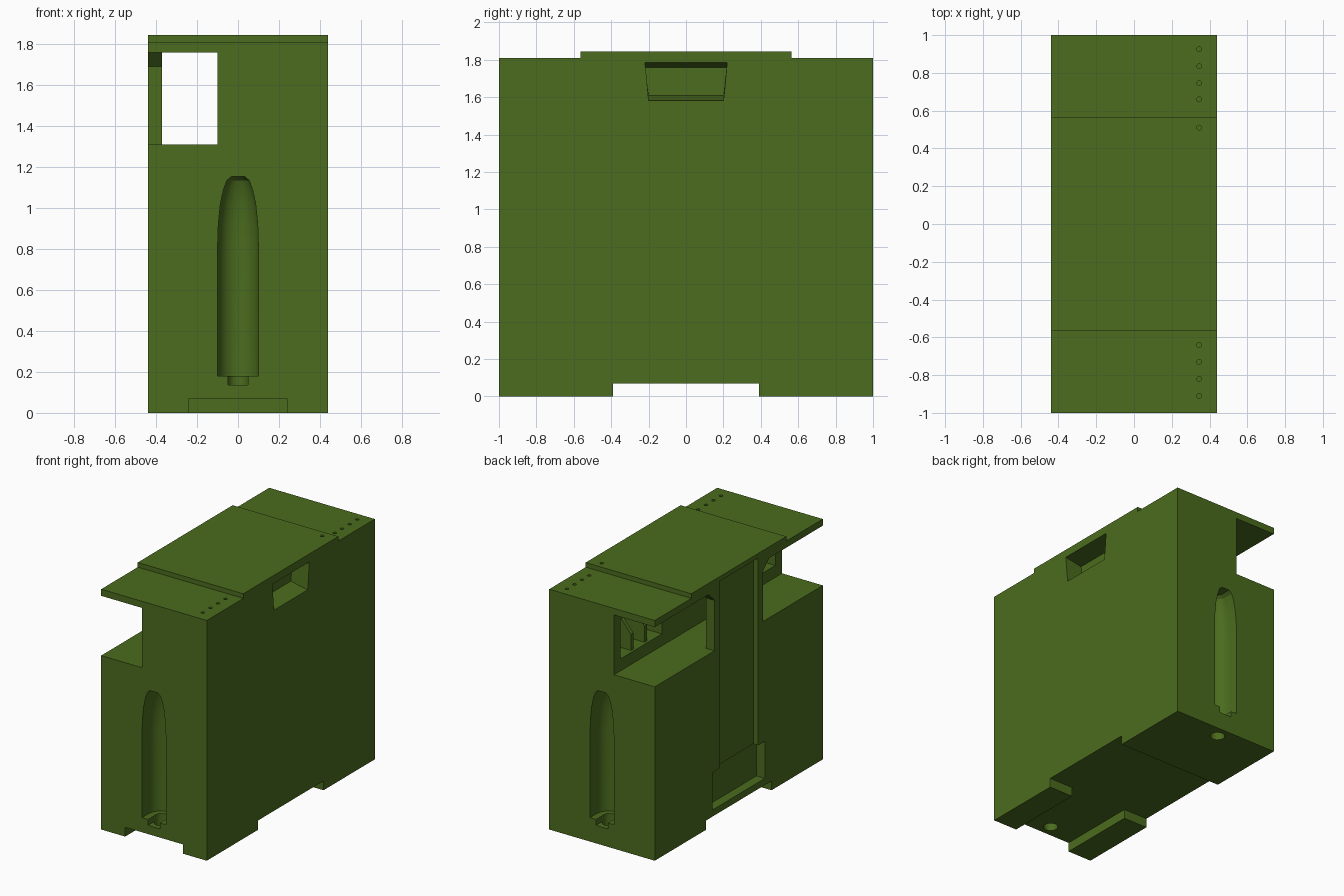
import bpy, bmesh, math
from mathutils import Vector

if "Cube" in bpy.data.objects:
    bpy.data.objects.remove(bpy.data.objects["Cube"])

olive = bpy.data.materials.new("olive_green")
olive.diffuse_color = (0.07, 0.15, 0.013, 1)
olive.use_nodes = True
olive.node_tree.nodes["Principled BSDF"].inputs["Base Color"].default_value = olive.diffuse_color


def make(name, bm):
    bmesh.ops.recalc_face_normals(bm, faces=bm.faces[:])
    me = bpy.data.meshes.new(name)
    bm.to_mesh(me)
    bm.free()
    ob = bpy.data.objects.new(name, me)
    bpy.context.collection.objects.link(ob)
    me.materials.append(olive)
    return ob


def loft(name, rings):
    """Closed solid through a list of equal-length point rings."""
    bm = bmesh.new()
    vr = [[bm.verts.new(p) for p in ring] for ring in rings]
    n = len(vr[0])
    for a, b in zip(vr, vr[1:]):
        for i in range(n):
            j = (i + 1) % n
            bm.faces.new((a[i], a[j], b[j], b[i]))
    bm.faces.new(vr[0])
    bm.faces.new(vr[-1])
    return make(name, bm)


def prism_x(name, x0, x1, yz):
    return loft(name, [[(x, y, z) for y, z in yz] for x in (x0, x1)])


def box(name, x0, x1, y0, y1, z0, z1):
    return prism_x(name, x0, x1, [(y0, z0), (y1, z0), (y1, z1), (y0, z1)])


def cylinder(name, x, y, r, z0, z1, n):
    return loft(name, [[(x + r * math.cos(2 * math.pi * i / n),
                         y + r * math.sin(2 * math.pi * i / n), z)
                        for i in range(n)] for z in (z0, z1)])


def cut(target, cutter):
    cutter.hide_render = True
    mod = target.modifiers.new("cut", 'BOOLEAN')
    mod.operation = 'DIFFERENCE'
    mod.solver = 'EXACT'
    mod.object = cutter
    bpy.context.view_layer.objects.active = target
    bpy.ops.object.modifier_apply(modifier=mod.name)
    bpy.data.objects.remove(cutter, do_unlink=True)


def bullet_slot(s):
    """Bullet-shaped slot, rounded at the back, open towards the end face."""
    profile = [(0.18, 0.1), (0.27, 0.1), (0.80, 0.1), (0.92, 0.096),
               (1.02, 0.086), (1.09, 0.071), (1.135, 0.054), (1.155, 0.03)]
    rings = []
    for z, r in profile:
        ring = [(r, s * 1.05, z)]
        for i in range(13):
            a = math.pi * i / 12
            ring.append((r * math.cos(a), s * (0.92 - r * math.sin(a)), z))
        ring.append((-r, s * 1.05, z))
        rings.append(ring)
    return loft("slot_cutter", rings)


# body: side profile with the foot gap and the raised lid band
half = [(0.39, 0.07), (0.39, 0), (1, 0), (1, 1.81), (0.565, 1.81), (0.565, 1.845)]
body = prism_x("case_body", -0.44, 0.44, half + [(-y, z) for y, z in reversed(half)])

# underside gap between the front feet
cut(body, box("cutter", -0.24, 0.24, -1.1, -0.3, -0.1, 0.07))

# corridor under the lid, leaving a bracket wall in the middle of the left side
cut(body, box("cutter", -0.37, -0.10, -1.1, 1.1, 1.31, 1.76))
for s in (-1, 1):
    cut(body, prism_x("cutter", -0.6, -0.3, [
        (s * 0.29, 1.31), (s * 1.1, 1.31), (s * 1.1, 1.76),
        (s * 0.36, 1.76), (s * 0.29, 1.69)]))

# left side guide channel and lower pocket
cut(body, box("cutter", -0.6, -0.40, -0.23, 0.23, 0.3, 1.81))
cut(body, box("cutter", -0.6, -0.37, -0.31, 0.31, 0.12, 0.40))

# right side tapered hand grip
grip = []
for x, w, b, t in ((0.36 + 0.14, 0.0, 1.57, 1.795), (0.30, 0.0, 1.61, 1.76)):
    grip.append([(x, -0.20, b), (x, 0.20, b), (x, 0.22, t), (x, -0.22, t)])
cut(body, loft("cutter", grip))

# both ends: bullet slot, rim notch, base hole and inner bay
for s in (-1, 1):
    cut(body, bullet_slot(s))
    y0, y1 = sorted((s * 0.91, s * 1.1))
    cut(body, box("cutter", -0.05, 0.05, y0, y1, 0.135, 0.23))
    cut(body, cylinder("cutter", 0, s * 0.91, 0.051, -0.1, 0.22, 20))
    y0, y1 = sorted((s * 0.43, s * 0.92))
    cut(body, box("cutter", -0.2, 0.2, y0, y1, 1.40, 1.70))
    # dividers inside the bay
    for k in (1, 2):
        y = s * (0.43 + 0.163 * k)
        prism = [(-0.08, 1.39), (0.21, 1.39), (0.21, 1.62), (0.0, 1.62), (-0.08, 1.52)]
        loft("bay_divider", [[(x, yy, z) for x, z in prism]
                             for yy in (y - 0.015, y + 0.015)])

# row of pin holes along the lid
for y in (-0.91, -0.82, -0.73, -0.64, 0.51, 0.66, 0.745, 0.835, 0.925):
    cut(body, cylinder("cutter", 0.345, y, 0.013, 1.77, 1.9, 12))

# smooth the bullet slots, keep edges sharp
bpy.ops.object.select_all(action='DESELECT')
body.select_set(True)
bpy.context.view_layer.objects.active = body
bpy.ops.object.shade_smooth_by_angle(angle=math.radians(25))
